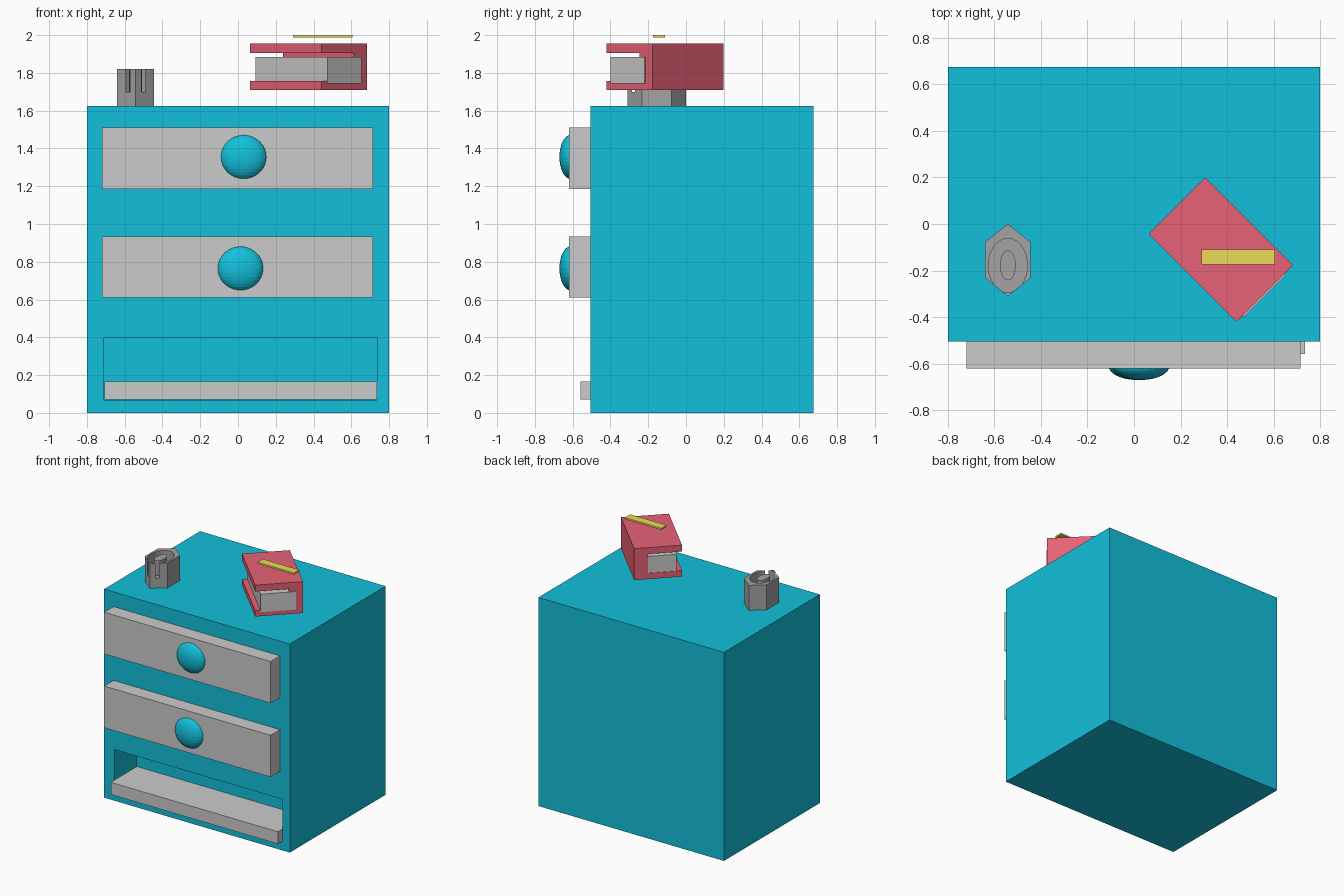
import bpy
from math import pi, sqrt

if "Cube" in bpy.data.objects:
    bpy.data.objects.remove(bpy.data.objects["Cube"])


def material(name, rgb):
    m = bpy.data.materials.new(name)
    m.diffuse_color = (*rgb, 1)
    m.use_nodes = True
    m.node_tree.nodes["Principled BSDF"].inputs["Base Color"].default_value = m.diffuse_color
    return m


TEAL = material("teal", (0.006, 0.53, 0.71))
RED = material("red", (0.8, 0.12, 0.18))
YELLOW = material("yellow", (0.85, 0.70, 0.10))
DARK = material("dark_grey", (0.37, 0.37, 0.37))


def finish(name, mat):
    ob = bpy.context.object
    ob.name = name
    bpy.ops.object.transform_apply(location=True, rotation=True, scale=True)
    if mat:
        ob.data.materials.append(mat)
    return ob


def box(name, lo, hi, mat=None):
    bpy.ops.mesh.primitive_cube_add(size=1, location=[(a + b) / 2 for a, b in zip(lo, hi)])
    bpy.context.object.scale = [b - a for a, b in zip(lo, hi)]
    return finish(name, mat)


def cylinder(name, sides, centre, rx, ry, z0, z1, mat=None):
    bpy.ops.mesh.primitive_cylinder_add(vertices=sides, radius=1, depth=1,
                                        location=(*centre, (z0 + z1) / 2))
    bpy.context.object.scale = (rx, ry, z1 - z0)
    return finish(name, mat)


def cut(target, cutter):
    cutter.hide_render = True
    mod = target.modifiers.new("cut", "BOOLEAN")
    mod.operation = "DIFFERENCE"
    mod.solver = "EXACT"
    mod.object = cutter
    bpy.context.view_layer.objects.active = target
    bpy.ops.object.modifier_apply(modifier=mod.name)
    bpy.data.objects.remove(cutter)


# Cabinet with an open bottom compartment
cabinet = box("cabinet", (-0.80, -0.505, 0), (0.80, 0.675, 1.625), TEAL)
cut(cabinet, box("compartment_cutter", (-0.71, -0.70, 0.068), (0.737, -0.235, 0.398), TEAL))
box("bottom_drawer", (-0.706, -0.558, 0.07), (0.735, -0.236, 0.165))

# Two closed drawers with flattened round knobs
for label, z0, kx, kz in (("upper", 1.185, 0.03, 1.355), ("middle", 0.61, 0.013, 0.765)):
    box(label + "_drawer", (-0.72, -0.62, z0), (0.715, -0.50, z0 + 0.325))
    bpy.ops.mesh.primitive_uv_sphere_add(segments=32, ring_count=16, radius=1,
                                         location=(kx, -0.61, kz))
    bpy.context.object.scale = (0.122, 0.06, 0.117)
    finish(label + "_knob", TEAL)

# Hexagonal cup with an oval hollow and a central post
cup = cylinder("cup", 6, (-0.542, -0.155), 0.1126, 0.155, 1.625, 1.82, DARK)
cut(cup, cylinder("cup_cutter", 32, (-0.542, -0.178), 0.084, 0.116, 1.70, 1.90, DARK))
cylinder("cup_post", 32, (-0.542, -0.178), 0.034, 0.064, 1.69, 1.815, DARK)


def place_book_part(ob):
    ob.location = (0.374, -0.11, 0)
    ob.rotation_euler.z = -pi / 4


# Book: a C-shaped cover turned 45 degrees, with pages set in its open side
cover = box("book_cover", (-0.2665, -0.1715, 1.71), (0.2665, 0.1715, 1.955), RED)
cut(cover, box("book_cutter", (-0.4, -0.3, 1.757), (0.4, 0.073, 1.905), RED))
pages = box("book_pages", (-0.264, -0.134, 1.745), (0.274, 0.12, 1.885))
for part in (cover, pages):
    place_book_part(part)

# Thin bar above the book
box("yellow_bar", (0.29, -0.175, 1.987), (0.605, -0.11, 2.0), YELLOW)
